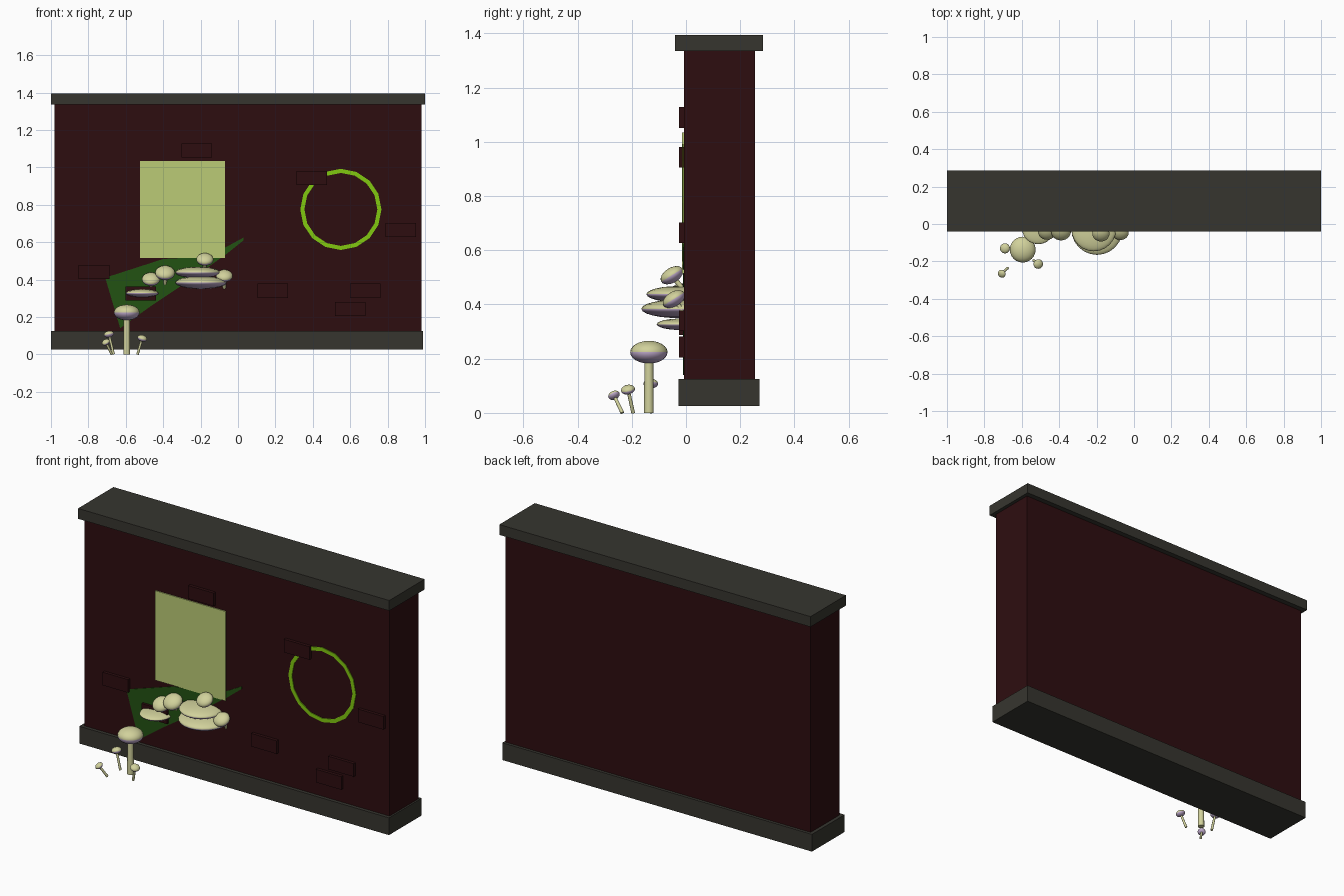
import bpy, bmesh, math
from mathutils import Vector, Matrix

cube = bpy.data.objects.get("Cube")
if cube:
    bpy.data.objects.remove(cube, do_unlink=True)


def material(name, rgb):
    m = bpy.data.materials.new(name)
    m.use_nodes = True
    m.diffuse_color = (*rgb, 1)
    m.node_tree.nodes["Principled BSDF"].inputs["Base Color"].default_value = (*rgb, 1)
    return m


BRICK = material("dark red brick", (0.027, 0.004, 0.005))
STONE = material("dark grey stone", (0.037, 0.036, 0.028))
PAPER = material("pale yellow paper", (0.5, 0.6, 0.18))
MOSS = material("dark green moss", (0.016, 0.085, 0.006))
PAINT = material("lime paint", (0.22, 0.58, 0.005))
CREAM = material("cream mushroom", (0.64, 0.64, 0.33))
LILAC = material("lilac gills", (0.52, 0.4, 0.6))


def finish(name, bm, *mats):
    me = bpy.data.meshes.new(name)
    bmesh.ops.recalc_face_normals(bm, faces=bm.faces)
    bm.to_mesh(me)
    bm.free()
    for m in mats:
        me.materials.append(m)
    ob = bpy.data.objects.new(name, me)
    bpy.context.collection.objects.link(ob)
    return ob


def box(name, x, y, z, mat):
    bm = bmesh.new()
    bmesh.ops.create_cube(bm, size=1)
    for v in bm.verts:
        v.co = [r[0] + (c + 0.5) * (r[1] - r[0]) for c, r in zip(v.co, (x, y, z))]
    return finish(name, bm, mat)


def plate(name, outline, front, mat):
    """Thin flat plate on the wall front, drawn as an x-z outline."""
    bm = bmesh.new()
    face = bm.faces.new([bm.verts.new((x, front, z)) for x, z in outline])
    ext = bmesh.ops.extrude_face_region(bm, geom=[face])
    moved = [g for g in ext["geom"] if isinstance(g, bmesh.types.BMVert)]
    bmesh.ops.translate(bm, verts=moved, vec=(0, -0.008 - front, 0))
    return finish(name, bm, mat)


def cap(name, center, radius, half_height, tilt=(0, 0)):
    """Flattened ball, cream above and lilac below."""
    bm = bmesh.new()
    bmesh.ops.create_uvsphere(bm, u_segments=24, v_segments=12, radius=1)
    for f in bm.faces:
        f.smooth = True
        f.material_index = int(f.calc_center_median().z < 0)
    ob = finish(name, bm, CREAM, LILAC)
    turn = Matrix.Rotation(tilt[0], 4, 'X') @ Matrix.Rotation(tilt[1], 4, 'Y')
    ob.matrix_world = (Matrix.Translation(center) @ turn
                       @ Matrix.Diagonal((radius, radius, half_height, 1)))
    return ob


def stem(name, start, end, radius):
    a, b = Vector(start), Vector(end)
    bm = bmesh.new()
    bmesh.ops.create_cone(bm, cap_ends=True, segments=12, radius1=radius,
                          radius2=radius * 0.9, depth=(b - a).length)
    for f in bm.faces:
        f.smooth = len(f.verts) == 4
    ob = finish(name, bm, CREAM)
    ob.matrix_world = (Matrix.Translation((a + b) / 2)
                       @ (b - a).to_track_quat('Z', 'Y').to_matrix().to_4x4())
    return ob


# Wall with its stone base and coping
box("wall", (-0.98, 0.98), (-0.008, 0.255), (0.1, 1.36), BRICK)
box("wall_base", (-1, 0.99), (-0.028, 0.272), (0.025, 0.125), STONE)
box("wall_coping", (-1, 1), (-0.04, 0.285), (1.335, 1.395), STONE)

# Bricks standing proud of the wall
bricks = [(-0.22, 1.09), (0.395, 0.943), (0.87, 0.665), (-0.77, 0.44),
          (0.185, 0.34), (0.68, 0.34), (0.6, 0.243), (-0.52, 0.325)]
for i, (x, z) in enumerate(bricks):
    box(f"raised_brick_{i + 1}", (x - 0.082, x + 0.082), (-0.026, 0.02),
        (z - 0.038, z + 0.038), BRICK)

# Flat pieces on the front
plate("paper_sheet", [(-0.525, 0.515), (-0.07, 0.515), (-0.07, 1.035), (-0.525, 1.035)],
      -0.014, PAPER)
plate("moss_patch", [(-0.71, 0.41), (-0.63, 0.14), (-0.47, 0.255), (-0.32, 0.355),
                     (-0.07, 0.53), (0.03, 0.61), (0.03, 0.625), (-0.08, 0.565),
                     (-0.2, 0.52), (-0.4, 0.51)], -0.011, MOSS)

# Painted ring
bm = bmesh.new()
N = 16
inner, outer = ([bm.verts.new((0.55 + r * math.cos(math.tau * i / N), -0.0115,
                               0.775 + r * math.sin(math.tau * i / N)))
                 for i in range(N)] for r in (0.195, 0.217))
for i in range(N):
    j = (i + 1) % N
    bm.faces.new((inner[i], inner[j], outer[j], outer[i]))
ring = finish("painted_ring", bm, PAINT)
solid = ring.modifiers.new("thickness", 'SOLIDIFY')
solid.thickness = 0.004
solid.offset = 0

# Tall mushroom at the foot of the wall
stem("tall_mushroom_stem", (-0.595, -0.137, 0), (-0.595, -0.137, 0.21), 0.018)
cap("tall_mushroom_cap", (-0.595, -0.137, 0.224), 0.069, 0.042)

# Small leaning mushrooms around it: cap centre, foot, cap radius
small = [((-0.69, -0.13, 0.108), (-0.665, -0.13, 0), 0.027),
         ((-0.707, -0.266, 0.065), (-0.675, -0.235, 0), 0.022),
         ((-0.512, -0.214, 0.086), (-0.537, -0.195, 0), 0.026)]
for i, (top, foot, r) in enumerate(small):
    lean = Vector(top) - Vector(foot)
    stem(f"small_mushroom_stem_{i + 1}", foot, top, 0.007)
    cap(f"small_mushroom_cap_{i + 1}", top, r, r * 0.65,
        (-math.atan2(lean.y, lean.z), math.atan2(lean.x, lean.z)))

# Broad shelf mushrooms growing out of the wall
cap("lower_shelf_cap", (-0.198, -0.028, 0.384), 0.137, 0.034)
cap("upper_shelf_cap", (-0.215, -0.026, 0.438), 0.12, 0.03)
cap("left_shelf_cap", (-0.512, -0.02, 0.327), 0.088, 0.021)

# Tilted mushrooms above the shelves
tilted = [(-0.177, -0.052, 0.508, 0.046), (-0.073, -0.045, 0.42, 0.045),
          (-0.39, -0.04, 0.436, 0.053), (-0.465, -0.04, 0.402, 0.049)]
for i, (x, y, z, r) in enumerate(tilted):
    cap(f"tilted_cap_{i + 1}", (x, y, z), r, r * 0.6, (math.radians(32), 0))
    stem(f"tilted_stem_{i + 1}", (x, 0.01, z - 0.08), (x, y, z), 0.01)
